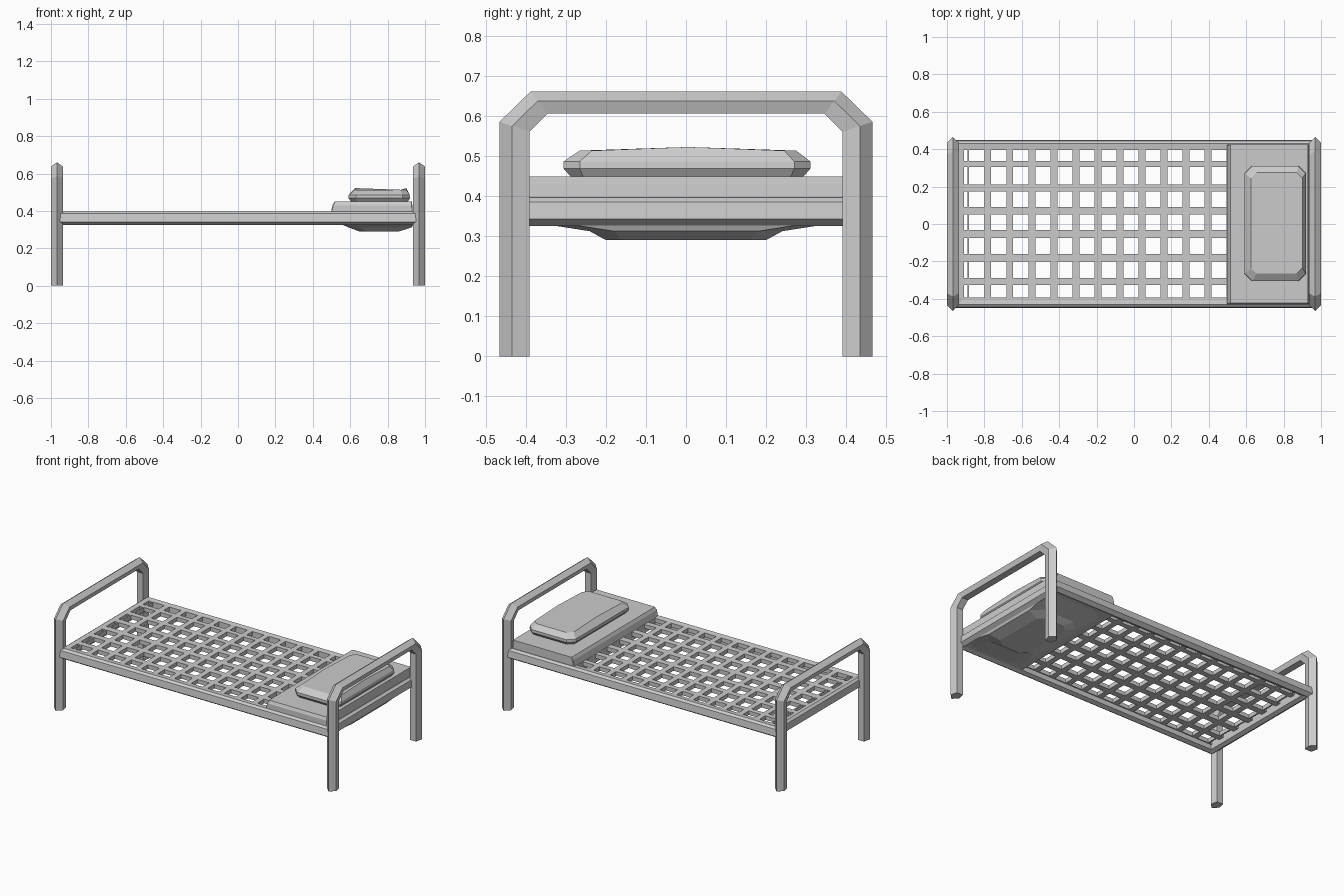
import bpy, bmesh

if "Cube" in bpy.data.objects:
    bpy.data.objects.remove(bpy.data.objects["Cube"])


def make_object(name, verts, faces):
    mesh = bpy.data.meshes.new(name)
    mesh.from_pydata(verts, [], faces)
    bm = bmesh.new()
    bm.from_mesh(mesh)
    bmesh.ops.remove_doubles(bm, verts=bm.verts, dist=1e-5)
    bmesh.ops.recalc_face_normals(bm, faces=bm.faces)
    bm.to_mesh(mesh)
    bm.free()
    obj = bpy.data.objects.new(name, mesh)
    bpy.context.collection.objects.link(obj)
    return obj


def loft(name, rings, closed=False):
    """Skin equal-length vertex rings; cap the ends unless closed."""
    n, m = len(rings[0]), len(rings)
    verts = [v for ring in rings for v in ring]
    faces = []
    for i in range(m if closed else m - 1):
        a, b = i * n, (i + 1) % m * n
        for j in range(n):
            k = (j + 1) % n
            faces.append((a + j, a + k, b + k, b + j))
    if not closed:
        faces += [tuple(range(n)), tuple(range((m - 1) * n, m * n))]
    return make_object(name, verts, faces)


def cut_rect(x0, x1, y0, y1, c, z, bulge=0.0):
    """Rectangle with cut corners at height z."""
    xm = (x0 + x1) / 2
    return [(x0 + c, y0, z), (x1 - c, y0, z), (x1, y0 + c, z), (x1, (y0 + y1) / 2, z + bulge),
            (x1, y1 - c, z), (x1 - c, y1, z), (x0 + c, y1, z), (x0, y1 - c, z),
            (x0, (y0 + y1) / 2, z + bulge), (x0, y0 + c, z)]


# End hoops: five-sided tube, ridge facing outward, cut upper corners
outer = [(0.465, 0.0), (0.465, 0.585), (0.388, 0.66)]
inner = [(0.39, 0.0), (0.39, 0.56), (0.345, 0.605)]
outer += [(-y, z) for y, z in reversed(outer)]
inner += [(-y, z) for y, z in reversed(inner)]
section = [(0.0, 0.0), (0.032, 0.42), (0.022, 1.0), (-0.022, 1.0), (-0.032, 0.42)]
for name, cx in (("foot_hoop", -0.968), ("head_hoop", 0.968)):
    loft(name, [[(cx + dx, oy + (iy - oy) * t, oz + (iz - oz) * t) for dx, t in section]
                for (oy, oz), (iy, iz) in zip(outer, inner)])

# Rectangular rail frame: one section swept round four mitred corners
rail = [(0.445, 0.385), (0.45, 0.342), (0.425, 0.325), (0.40, 0.335), (0.40, 0.392), (0.43, 0.396)]
loft("rail_frame", [[(sx * (o + 0.51), sy * o, z) for o, z in rail]
                    for sx, sy in ((-1, -1), (1, -1), (1, 1), (-1, 1))], closed=True)

# Woven base: grid of cells with every odd cell left open
xs = [-0.93, -0.915, -0.89]
for i in range(12):
    c = -0.84 + i * 0.1177
    xs += [c - 0.041, c + 0.041]
xs.append(0.53)
ys = [-0.41, -0.393, -0.327, -0.29, -0.20, -0.16, -0.075, -0.032,
      0.05, 0.09, 0.175, 0.21, 0.305, 0.337, 0.395, 0.41]
nx = len(xs)
verts = [(x, y, 0.392) for y in ys for x in xs]
faces = [(j * nx + i, j * nx + i + 1, (j + 1) * nx + i + 1, (j + 1) * nx + i)
         for j in range(len(ys) - 1) for i in range(nx - 1)
         if not (i % 2 and j % 2)]
mesh_base = make_object("woven_base", verts, faces)
if mesh_base.data.polygons[0].normal.z < 0:
    mesh_base.data.flip_normals()
solid = mesh_base.modifiers.new("thickness", 'SOLIDIFY')
solid.thickness = 0.026
solid.offset = -1

# Solid panel below the folded mattress
loft("head_panel", [cut_rect(0.50, 0.93, -0.41, 0.41, 0.002, z) for z in (0.334, 0.40)])

# Folded mattress
loft("folded_mattress", [
    cut_rect(0.497, 0.935, -0.43, 0.425, 0.004, 0.392),
    cut_rect(0.505, 0.932, -0.43, 0.425, 0.004, 0.43),
    cut_rect(0.515, 0.93, -0.422, 0.425, 0.004, 0.449)])

# Pillow
loft("pillow", [
    cut_rect(0.61, 0.905, -0.285, 0.29, 0.03, 0.445),
    cut_rect(0.59, 0.92, -0.305, 0.31, 0.04, 0.468),
    cut_rect(0.592, 0.918, -0.305, 0.31, 0.04, 0.486),
    cut_rect(0.625, 0.90, -0.265, 0.275, 0.03, 0.513, 0.009)])

# Sagging bulge under the head end
loft("under_bulge", [
    cut_rect(0.54, 0.94, -0.38, 0.38, 0.06, 0.334),
    cut_rect(0.59, 0.93, -0.24, 0.24, 0.06, 0.312),
    cut_rect(0.65, 0.86, -0.20, 0.20, 0.04, 0.29)])
